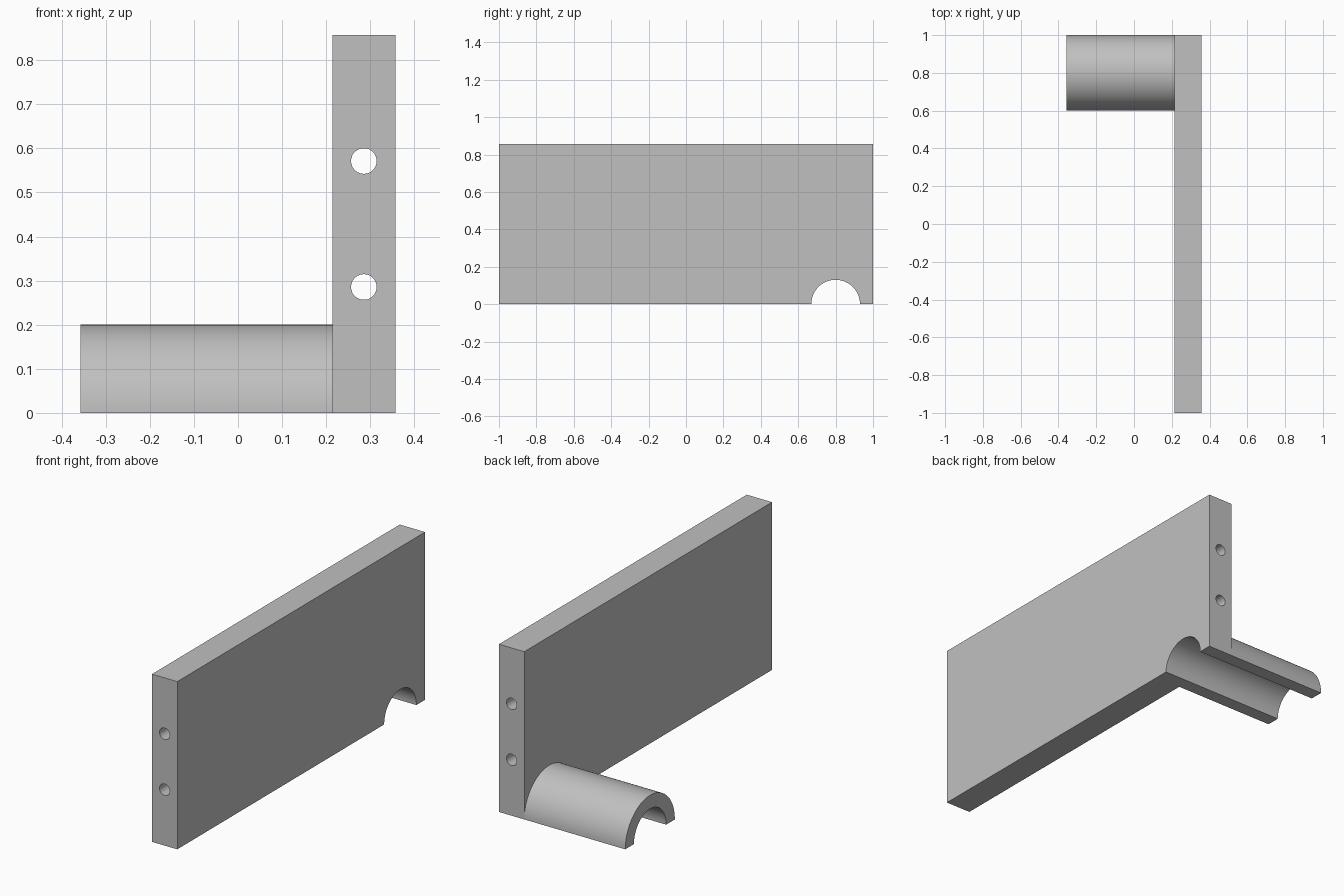
import bpy, bmesh, math

if "Cube" in bpy.data.objects:
    bpy.data.objects.remove(bpy.data.objects["Cube"], do_unlink=True)

# Main dimensions
HALF_LEN, HEIGHT = 1.0, 0.857
X_TUBE, X_IN, X_OUT = -0.357, 0.214, 0.357
TUBE_Y, R_OUT, R_IN = 0.8, 0.2, 0.13
HOLE_R, HOLE_X = 0.029, (X_IN + X_OUT) / 2

grey = bpy.data.materials.new("plain grey")
grey.use_nodes = True
colour = (0.53, 0.53, 0.53, 1)
grey.diffuse_color = colour
grey.node_tree.nodes["Principled BSDF"].inputs["Base Color"].default_value = colour


def arch(radius, steps=48):
    """Half circle in y and z, from +y over the top to -y."""
    return [(TUBE_Y + radius * math.cos(math.pi * i / steps),
             radius * math.sin(math.pi * i / steps)) for i in range(steps + 1)]


def extrude_profile(name, profile, x0, x1):
    """Solid made by sweeping a y-z outline along x."""
    bm = bmesh.new()
    face = bm.faces.new([bm.verts.new((x0, y, z)) for y, z in profile])
    swept = bmesh.ops.extrude_face_region(bm, geom=[face])["geom"]
    verts = [v for v in swept if isinstance(v, bmesh.types.BMVert)]
    bmesh.ops.translate(bm, verts=verts, vec=(x1 - x0, 0, 0))
    bmesh.ops.recalc_face_normals(bm, faces=bm.faces)
    mesh = bpy.data.meshes.new(name)
    bm.to_mesh(mesh)
    bm.free()
    mesh.materials.append(grey)
    obj = bpy.data.objects.new(name, mesh)
    bpy.context.collection.objects.link(obj)
    return obj


def activate(obj):
    bpy.ops.object.select_all(action="DESELECT")
    obj.select_set(True)
    bpy.context.view_layer.objects.active = obj


# Upright plate with an arched notch in its lower edge
outline = [(-HALF_LEN, 0), (-HALF_LEN, HEIGHT), (HALF_LEN, HEIGHT), (HALF_LEN, 0)]
plate = extrude_profile("plate", outline + arch(R_IN), X_IN, X_OUT)

# Half tube leading out of the notch
tube = extrude_profile("half_tube", arch(R_OUT) + arch(R_IN)[::-1], X_TUBE, X_IN)

# Two bores running the full length of the plate
for third in (1, 2):
    bpy.ops.mesh.primitive_cylinder_add(
        vertices=48, radius=HOLE_R, depth=2.4 * HALF_LEN,
        location=(HOLE_X, 0, HEIGHT * third / 3), rotation=(math.pi / 2, 0, 0))
    cutter = bpy.context.object
    cutter.name = "bore_cutter"
    cutter.hide_render = True
    cutter.data.materials.append(grey)
    activate(plate)
    cut = plate.modifiers.new("bore", "BOOLEAN")
    cut.operation, cut.solver, cut.object = "DIFFERENCE", "EXACT", cutter
    bpy.ops.object.modifier_apply(modifier=cut.name)
    bpy.data.objects.remove(cutter, do_unlink=True)

for obj in (plate, tube):
    activate(obj)
    bpy.ops.object.shade_smooth_by_angle(angle=math.radians(30))
